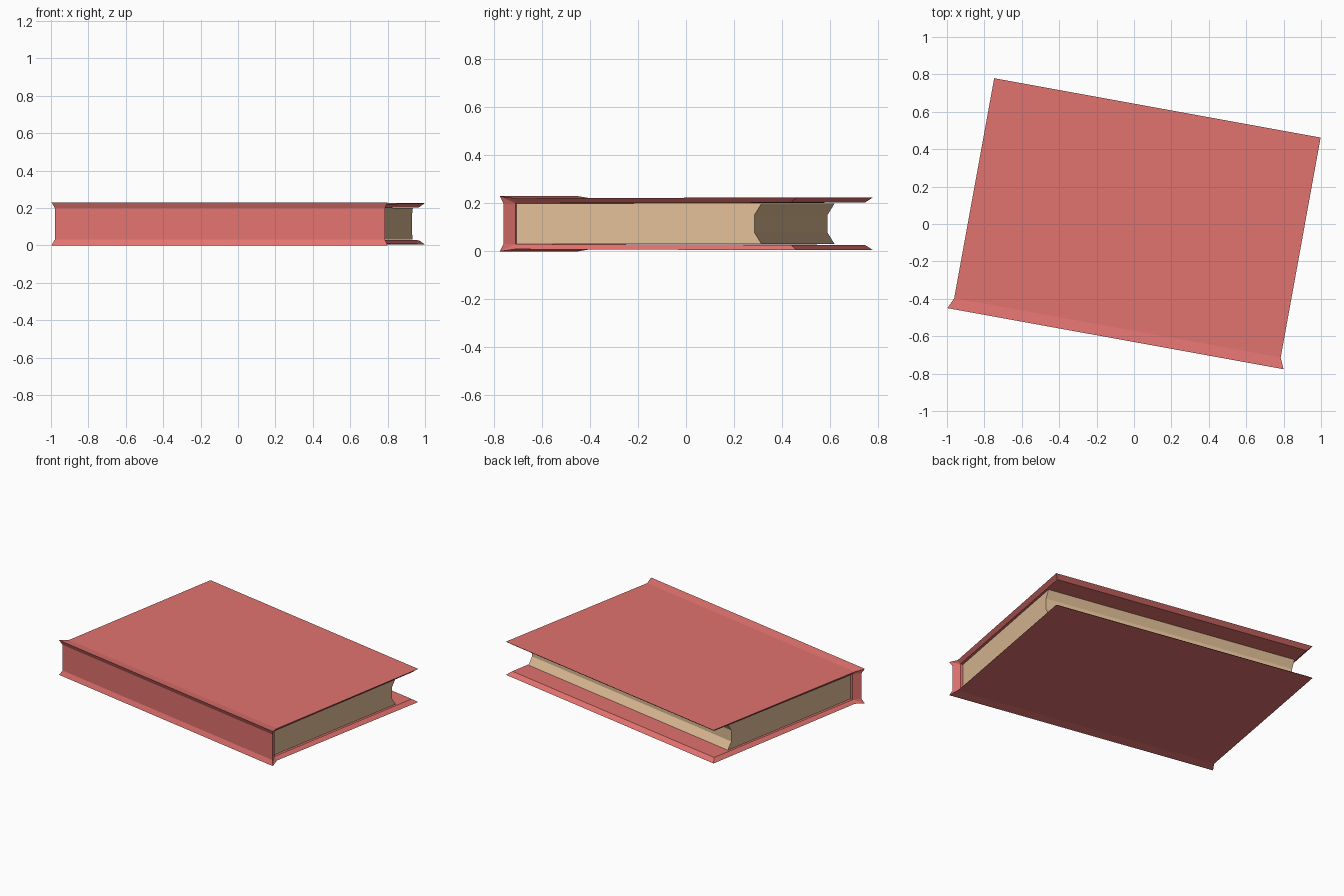
import bpy
import bmesh
import math

default_cube = bpy.data.objects.get("Cube")
if default_cube:
    bpy.data.objects.remove(default_cube, do_unlink=True)

HEIGHT = 0.23
TURN = math.radians(-10.3)


def material(name, color):
    mat = bpy.data.materials.new(name)
    mat.use_nodes = True
    mat.diffuse_color = color
    mat.node_tree.nodes["Principled BSDF"].inputs["Base Color"].default_value = color
    return mat


def finish(bm, name, mat):
    """Weld, orient and place a part with the book's turn on the ground."""
    bmesh.ops.remove_doubles(bm, verts=bm.verts, dist=0.0005)
    bmesh.ops.recalc_face_normals(bm, faces=bm.faces)
    mesh = bpy.data.meshes.new(name)
    bm.to_mesh(mesh)
    bm.free()
    mesh.materials.append(mat)
    obj = bpy.data.objects.new(name, mesh)
    bpy.context.collection.objects.link(obj)
    obj.rotation_euler.z = TURN
    obj.location = (0.012, -0.002, 0)
    return obj


def mirrored(points):
    """Append the upper half of a profile flipped to the lower half."""
    return points + [(y, HEIGHT - z, w) for y, z, w in reversed(points)]


red = material("cover red", (0.76, 0.171, 0.159, 1))
tan = material("page tan", (0.753, 0.52, 0.309, 1))

# Case: outer and inner profiles as (depth, height, half width)
hinge = (-0.562, 0.2, 0.868)
outer = mirrored([(0.633, 0.225, 0.887), (-0.562, 0.221, 0.887),
                  (-0.621, 0.23, 0.913), (-0.608, 0.2, 0.897)])
inner = mirrored([(0.603, 0.203, 0.862), hinge, hinge, hinge])

bm = bmesh.new()
rows = [[bm.verts.new((side * w, y, z)) for y, z, w in path]
        for path, side in ((outer, -1), (outer, 1), (inner, 1), (inner, -1))]
for a, b in zip(rows, rows[1:] + rows[:1]):
    for i in range(len(outer) - 1):
        bm.faces.new((a[i], b[i], b[i + 1], a[i + 1]))
# Fore edges of both boards
for end in (0, -1):
    bm.faces.new([row[end] for row in rows])
bmesh.ops.dissolve_degenerate(bm, dist=0.0005, edges=bm.edges)
finish(bm, "book_cover", red)

# Page block with a hollow fore edge
profile = mirrored([(-0.562, 0.2, 0.851), (0.477, 0.2, 0.851), (0.447, 0.152, 0.851)])
bm = bmesh.new()
left, right = [[bm.verts.new((side * w, y, z)) for y, z, w in profile] for side in (-1, 1)]
bm.faces.new(left)
bm.faces.new(right)
for i in range(len(profile)):
    j = (i + 1) % len(profile)
    bm.faces.new((left[i], left[j], right[j], right[i]))
finish(bm, "page_block", tan)
